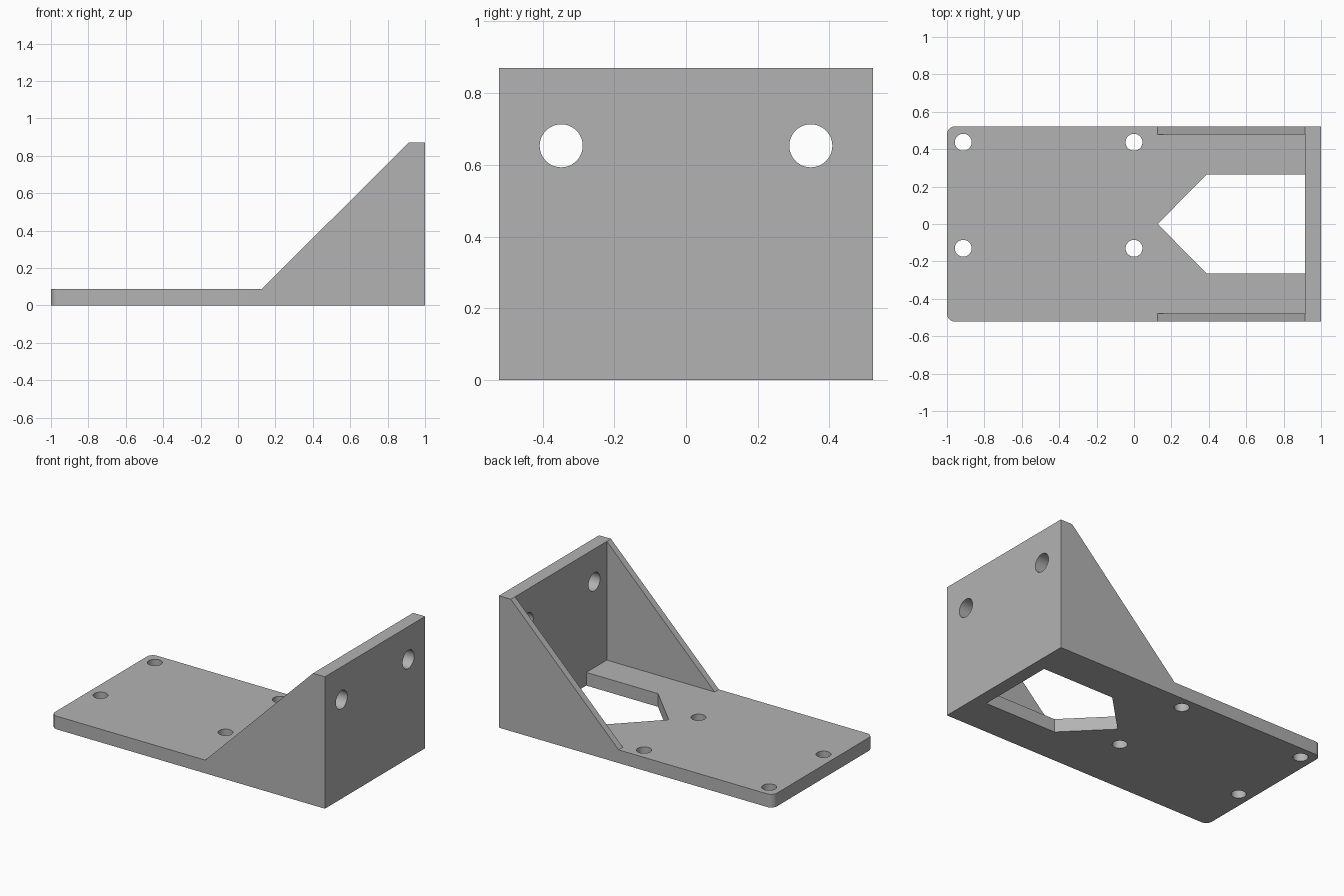
import bpy, bmesh
from mathutils import Matrix, Vector

cube = bpy.data.objects.get("Cube")
if cube:
    bpy.data.objects.remove(cube, do_unlink=True)

HALF_X, HALF_Y, HEIGHT = 1.0, 0.522, 0.87
THICK, RIB = 0.087, 0.044
WALL_X, RIB_X = HALF_X - THICK, 0.126

grey = bpy.data.materials.new("plain grey")
grey.use_nodes = True
grey.diffuse_color = (0.45, 0.45, 0.45, 1)
grey.node_tree.nodes["Principled BSDF"].inputs["Base Color"].default_value = grey.diffuse_color


def finish(name, bm):
    bmesh.ops.recalc_face_normals(bm, faces=bm.faces)
    mesh = bpy.data.meshes.new(name)
    bm.to_mesh(mesh)
    bm.free()
    mesh.materials.append(grey)
    ob = bpy.data.objects.new(name, mesh)
    bpy.context.collection.objects.link(ob)
    return ob


def prism(name, points, sweep, round_x=None):
    """Extrude a 3D outline along a vector, optionally rounding upright edges at one x."""
    bm = bmesh.new()
    face = bm.faces.new([bm.verts.new(p) for p in points])
    new = bmesh.ops.extrude_face_region(bm, geom=[face])["geom"]
    bmesh.ops.translate(bm, vec=sweep, verts=[v for v in new if isinstance(v, bmesh.types.BMVert)])
    if round_x is not None:
        edges = [e for e in bm.edges if all(abs(v.co.x - round_x) < 1e-4 for v in e.verts)
                 and abs(e.verts[0].co.z - e.verts[1].co.z) > 0.01]
        bmesh.ops.bevel(bm, geom=edges, offset=0.043, segments=8, profile=0.5, affect='EDGES')
    return finish(name, bm)


def drill(name, centre, radius, axis):
    bm = bmesh.new()
    turn = Vector((0, 0, 1)).rotation_difference(Vector(axis)).to_matrix().to_4x4()
    bmesh.ops.create_cone(bm, cap_ends=True, segments=48, radius1=radius, radius2=radius,
                          depth=0.3, matrix=Matrix.Translation(centre) @ turn)
    return finish(name, bm)


def combine(target, tool, operation):
    mod = target.modifiers.new(tool.name, 'BOOLEAN')
    mod.operation, mod.solver, mod.object = operation, 'EXACT', tool
    bpy.context.view_layer.objects.active = target
    bpy.ops.object.modifier_apply(modifier=mod.name)
    bpy.data.objects.remove(tool, do_unlink=True)


# Base plate with rounded free corners
bracket = prism("angle_bracket", [(-HALF_X, -HALF_Y, 0), (HALF_X, -HALF_Y, 0),
                                  (HALF_X, HALF_Y, 0), (-HALF_X, HALF_Y, 0)],
                (0, 0, THICK), round_x=-HALF_X)

# Upright wall
wall = prism("upright_wall", [(WALL_X, -HALF_Y, 0), (HALF_X, -HALF_Y, 0),
                              (HALF_X, HALF_Y, 0), (WALL_X, HALF_Y, 0)], (0, 0, HEIGHT))
combine(bracket, wall, 'UNION')

# Sloping side ribs
profile = [(RIB_X, 0), (HALF_X, 0), (HALF_X, HEIGHT), (WALL_X, HEIGHT), (RIB_X, THICK)]
for side in (-1, 1):
    rib = prism("side_rib", [(x, side * HALF_Y, z) for x, z in profile], (0, -side * RIB, 0))
    combine(bracket, rib, 'UNION')

# Pointed opening in the plate, ending at the wall
outline = [(RIB_X, 0), (0.39, -0.265), (WALL_X, -0.265), (WALL_X, 0.265), (0.39, 0.265)]
opening = prism("opening_cutter", [(x, y, -0.1) for x, y in outline], (0, 0, 0.3))
combine(bracket, opening, 'DIFFERENCE')

# Plate screw holes
for x in (-0.913, 0):
    for y in (-0.13, 0.437):
        combine(bracket, drill("plate_hole", (x, y, THICK / 2), 0.045, (0, 0, 1)), 'DIFFERENCE')

# Wall mounting holes
for y in (-0.348, 0.348):
    combine(bracket, drill("wall_hole", (0.956, y, 0.653), 0.06, (1, 0, 0)), 'DIFFERENCE')

# Smooth bores and corners, sharp edges elsewhere
bpy.ops.object.select_all(action='DESELECT')
bracket.select_set(True)
bpy.context.view_layer.objects.active = bracket
bpy.ops.object.shade_smooth_by_angle(angle=0.5)
